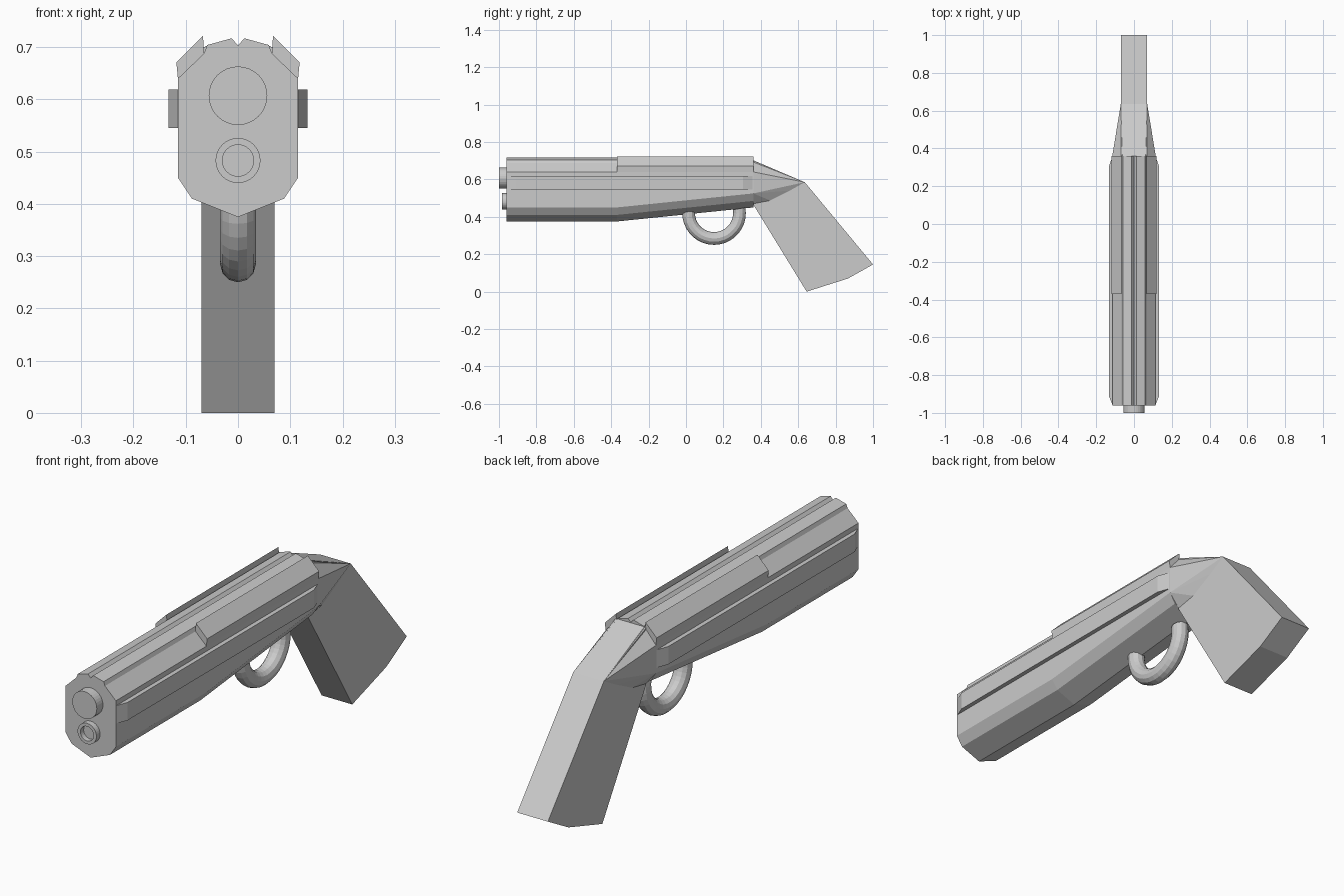
import bpy, bmesh, math
from mathutils import Vector, Matrix

if "Cube" in bpy.data.objects:
    bpy.data.objects.remove(bpy.data.objects["Cube"])


def finish(name, bm):
    bmesh.ops.recalc_face_normals(bm, faces=bm.faces)
    me = bpy.data.meshes.new(name)
    bm.to_mesh(me)
    bm.free()
    ob = bpy.data.objects.new(name, me)
    bpy.context.collection.objects.link(ob)
    return ob


def loft(name, sections):
    """Skin closed rings of equal point count and cap both ends."""
    bm = bmesh.new()
    rings = [[bm.verts.new(p) for p in s] for s in sections]
    n = len(rings[0])
    for a, b in zip(rings, rings[1:]):
        for i in range(n):
            j = (i + 1) % n
            bm.faces.new((a[i], a[j], b[j], b[i]))
    bm.faces.new(rings[0])
    bm.faces.new(rings[-1])
    return finish(name, bm)


def mirror_x(ob):
    ob.modifiers.new("mirror", 'MIRROR')
    return ob


def circle(r, y, z, n=32):
    return [(r * math.cos(2 * math.pi * i / n), y, z + r * math.sin(2 * math.pi * i / n))
            for i in range(n)]


# Receiver: faceted section with a sighting groove, belly rising to the rear
lower = [(0, .375), (.088, .41), (.115, .45)]
upper = [(.115, .64), (.065, .688), (.059, .704), (.012, .717), (0, .703)]


def receiver_section(y, lift):
    half = [(x, z + lift) for x, z in lower] + upper
    ring = half + [(-x, z) for x, z in half[-2:0:-1]]
    return [(x, y, z) for x, z in ring]


loft("receiver", [receiver_section(-.96, 0), receiver_section(-.37, 0),
                  receiver_section(.36, .075)])

# Raised shoulder plates on the rear upper edges
plate = [(.067, .722), (.118, .671), (.115, .64), (.065, .688)]
mirror_x(loft("shoulder_plate", [[(x, y, z) for x, z in plate] for y in (-.37, .36)]))

# Side rails with ramped ends
rail = [(-.955, .11), (-.955, .115), (-.91, .133), (.305, .133), (.355, .115), (.355, .11)]
mirror_x(loft("side_rail", [[(x, y, .545) for y, x in rail],
                            [(x, y, .619) for y, x in rail]]))

# Upper barrel stub and hollow lower tube
loft("barrel", [circle(.056, -1, .607), circle(.056, -.94, .607)])
loft("magazine_tube", [circle(.030, -.963, .483), circle(.030, -.984, .483),
                       circle(.043, -.984, .483), circle(.043, -.94, .483)])

# Grip
grip = [(.36, .70), (.635, .585), (1, .145), (.866, .07), (.645, 0), (.36, .465)]
loft("grip", [[(x, y, z) for y, z in grip] for x in (-.07, .07)])

# Tang flaring from the grip to the full receiver width
bm = bmesh.new()
for x, y, z in [(.115, .36, .64), (.115, .36, .525), (.062, .36, .702), (.07, .635, .585),
                (.07, .555, .54), (.07, .45, .487), (.07, .36, .47)]:
    for s in (1, -1):
        bm.verts.new((s * x, y, z))
bmesh.ops.convex_hull(bm, input=bm.verts)
bmesh.ops.dissolve_limit(bm, angle_limit=.02, verts=bm.verts, edges=bm.edges)
finish("tang", bm)

# Trigger guard: lower arc of a ring
arc = []
for k in range(21):
    a = math.radians(170 + 200 * k / 20)
    out = Vector((0, math.cos(a), math.sin(a)))
    mid = Vector((0, .15, .42)) + out * .136
    arc.append([mid + out * .034 * math.cos(t) + Vector((.034 * math.sin(t), 0, 0))
                for t in (2 * math.pi * i / 12 for i in range(12))])
loft("trigger_guard", arc)

# Small mounting block at the front of the guard
block = [(-.025, .44), (.045, .435), (.045, .48), (-.025, .48)]
loft("guard_mount", [[(x, y, z) for y, z in block] for x in (-.034, .034)])
